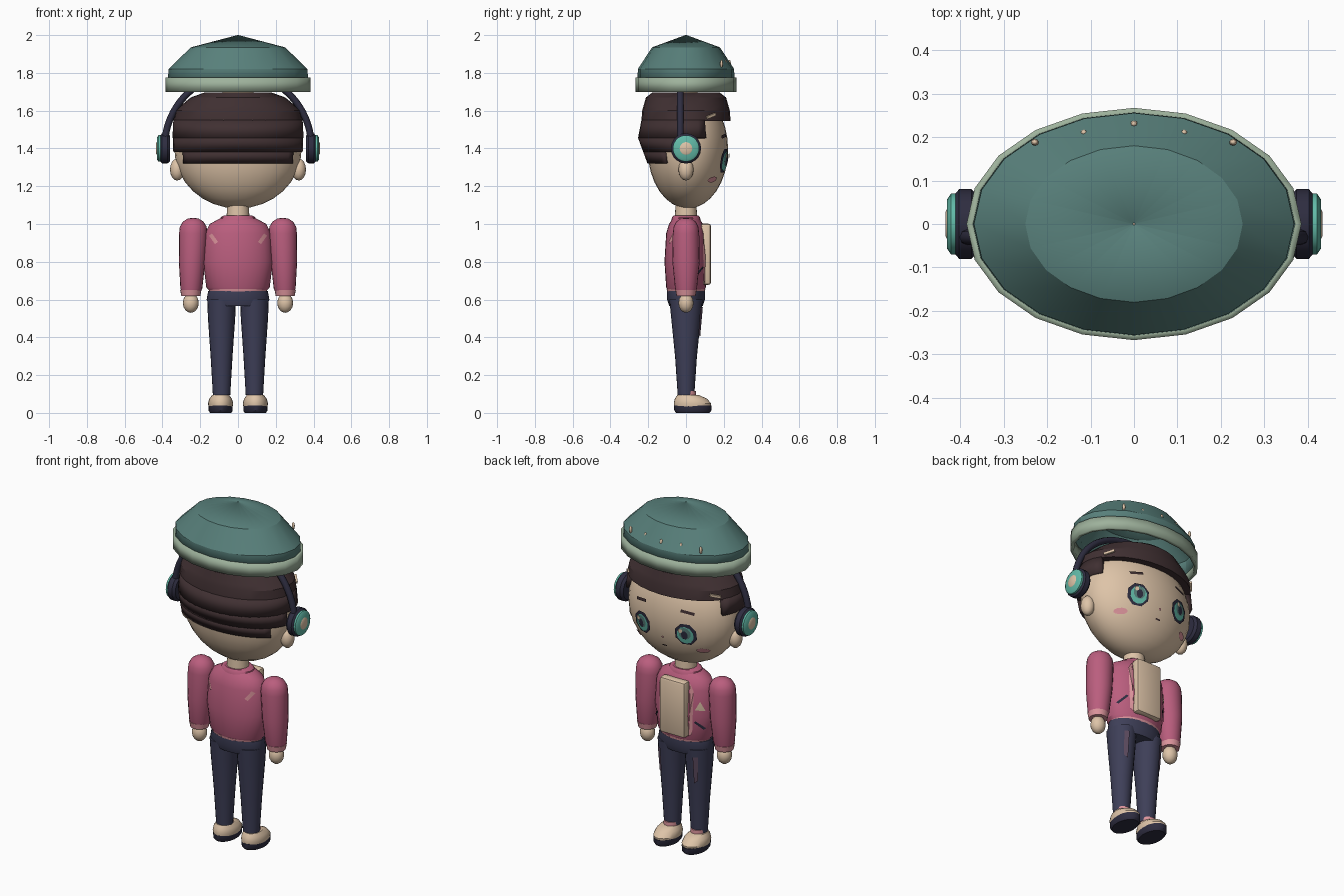
import bpy, bmesh, math
from mathutils import Vector

if "Cube" in bpy.data.objects:
    bpy.data.objects.remove(bpy.data.objects["Cube"], do_unlink=True)


def material(name, r, g, b):
    m = bpy.data.materials.new(name)
    m.use_nodes = True
    lin = [((c / 255 + 0.055) / 1.055) ** 2.4 for c in (r, g, b)] + [1]
    m.diffuse_color = lin
    bsdf = m.node_tree.nodes["Principled BSDF"]
    bsdf.inputs["Base Color"].default_value = lin
    bsdf.inputs["Roughness"].default_value = 0.8
    return m


SKIN = material("warm cream", 222, 196, 168)
HAIR = material("dark brown", 64, 48, 50)
HAT = material("muted teal", 88, 128, 123)
BAND = material("sage green", 158, 178, 156)
TEAL = material("bright teal", 98, 186, 168)
NAVY = material("denim navy", 62, 63, 88)
INK = material("dark ink", 46, 45, 64)
PINK = material("raspberry pink", 186, 94, 126)
ROSE = material("pale rose", 220, 148, 156)
MAUVE = material("dull mauve", 92, 74, 94)


def finish(name, bm, mat, angle=35):
    me = bpy.data.meshes.new(name)
    bm.to_mesh(me)
    bm.free()
    me.materials.append(mat)
    ob = bpy.data.objects.new(name, me)
    bpy.context.collection.objects.link(ob)
    bpy.ops.object.select_all(action='DESELECT')
    ob.select_set(True)
    bpy.context.view_layer.objects.active = ob
    bpy.ops.object.shade_smooth_by_angle(angle=math.radians(angle))
    return ob


def loft(name, rings, mat, n=24, cx=0, arc=None, cap=True, thick=0, angle=35):
    """Stack of elliptical rings (z, rx, ry, [y centre, x shift]); arc limits the sweep in degrees."""
    bm = bmesh.new()
    a0, a1 = arc or (0, 360)
    count = n + 1 if arc else n
    rows = []
    for z, rx, ry, *c in rings:
        cy, dx = (c + [0, 0])[:2]
        row = []
        for i in range(count):
            a = math.radians(a0 + (a1 - a0) * i / n)
            row.append(bm.verts.new((cx + dx + rx * math.cos(a), cy + ry * math.sin(a), z)))
        rows.append(row)
    for lo, hi in zip(rows, rows[1:]):
        for i in range(n):
            j = (i + 1) % count
            bm.faces.new((lo[i], lo[j], hi[j], hi[i]))
    if cap and not arc:
        bm.faces.new(rows[0][::-1])
        bm.faces.new(rows[-1])
    ob = finish(name, bm, mat, angle)
    if thick:
        mod = ob.modifiers.new("thickness", 'SOLIDIFY')
        mod.thickness, mod.offset = thick, -1
    return ob


def ball(name, loc, size, mat, seg=24):
    bm = bmesh.new()
    bmesh.ops.create_uvsphere(bm, u_segments=seg, v_segments=seg // 2, radius=1)
    for v in bm.verts:
        v.co = Vector([v.co[k] * size[k] + loc[k] for k in range(3)])
    return finish(name, bm, mat, 60)


def box(name, loc, size, mat, rot=(0, 0, 0), bevel=0.0):
    bm = bmesh.new()
    bmesh.ops.create_cube(bm, size=1)
    for v in bm.verts:
        v.co = Vector([v.co[k] * size[k] for k in range(3)])
    if bevel:
        bmesh.ops.bevel(bm, geom=bm.edges[:], offset=bevel, segments=2, affect='EDGES', profile=0.5)
    ob = finish(name, bm, mat)
    ob.location, ob.rotation_euler = loc, rot
    return ob


def disc(name, x, half, r, mat, s):
    """Rounded drum whose axis runs along x."""
    ob = loft(name, [(-half, r * .85, r * .85), (-half * .5, r, r), (half * .5, r, r), (half, r * .8, r * .8)], mat, 20)
    ob.rotation_euler = (0, s * math.pi / 2, 0)
    ob.location = (s * x, 0, 1.40)


def patch(name, pts, surf, off, mat, sign=1):
    """Thin plate: outline points (x, z) laid on a surface y = surf(x, z)."""
    bm = bmesh.new()
    mid = (sum(p[0] for p in pts) / len(pts), sum(p[1] for p in pts) / len(pts))
    vs = [bm.verts.new((x, sign * (surf(x, z) + off), z)) for x, z in pts]
    c = bm.verts.new((mid[0], sign * (surf(*mid) + off), mid[1]))
    for i in range(len(vs)):
        f = bm.faces.new((vs[i], vs[(i + 1) % len(vs)], c))
        f.normal_update()
        if f.normal.y * sign < 0:
            f.normal_flip()
    return finish(name, bm, mat)


def oval(cx, cz, rx, rz, n=12, tilt=0.0):
    out = []
    for i in range(n):
        a = 2 * math.pi * (i + .5) / n
        u, w = rx * math.cos(a), rz * math.sin(a)
        out.append((cx + u * math.cos(tilt) - w * math.sin(tilt), cz + u * math.sin(tilt) + w * math.cos(tilt)))
    return out


def slash(cx, cz, length, width, tilt):
    c, s = math.cos(tilt), math.sin(tilt)
    return [(cx + u * c - w * s, cz + u * s + w * c) for u, w in
            ((-length / 2, -width / 2), (length / 2, -width / 2), (length / 2, width / 2), (-length / 2, width / 2))]


def face_y(x, z):
    return .01 + .213 * math.sqrt(max(.02, 1 - (x / .337) ** 2 - ((z - 1.395) / .313) ** 2))


TORSO = [(.64, .145, .095), (.665, .168, .105), (.80, .185, .114), (.95, .175, .105), (1.0, .15, .09), (1.03, .095, .07)]


def torso_y(x, z):
    for (z0, a0, b0), (z1, a1, b1) in zip(TORSO, TORSO[1:]):
        if z0 <= z <= z1:
            t = (z - z0) / (z1 - z0)
            return (b0 + t * (b1 - b0)) * math.sqrt(max(.02, 1 - (x / (a0 + t * (a1 - a0))) ** 2))
    return .1


# Head, neck and hair
ball("head", (0, .01, 1.395), (.337, .213, .313), SKIN, 32)
loft("neck", [(1.0, .062, .06), (1.05, .06, .058), (1.12, .055, .055)], SKIN)
loft("hair_cap", [(1.545, .342, .236), (1.60, .333, .232), (1.625, .305, .225), (1.67, .25, .212), (1.695, .18, .18)],
     HAIR, 28, angle=20)
loft("hair_sides", [(1.455, .348, .254), (1.55, .343, .236)], HAIR, 24, arc=(-205, 25), thick=.04)
loft("hair_back", [(1.38, .346, .226), (1.456, .348, .254)], HAIR, 20, arc=(188, 352), thick=.04)
loft("hair_nape", [(1.32, .342, .204), (1.381, .346, .226)], HAIR, 16, arc=(212, 328), thick=.03)

# Hat: open crown, brim band and studs
loft("hat_crown", [(1.74, .372, .257), (1.82, .368, .255), (1.935, .25, .18), (2.0, .003, .003)], HAT, 20,
     cap=False, thick=.008, angle=25)
loft("hat_band", [(1.70, .385, .267), (1.775, .385, .267)], BAND, 20, cap=False, thick=.02)
ball("hat_top_stud", (0, 0, 1.993), (.006, .006, .007), SKIN, 8)
for x, y in ((0, .23), (.115, .21), (-.115, .21), (.228, .188), (-.228, .188)):
    ball("hat_stud", (x, y, 1.848), (.009, .008, .022), SKIN, 8)

# Headphone arch
cu = bpy.data.curves.new("headphone_arch", 'CURVE')
cu.dimensions, cu.bevel_depth, cu.bevel_resolution, cu.use_fill_caps = '3D', .018, 2, True
sp = cu.splines.new('POLY')
sp.points.add(32)
for i, p in enumerate(sp.points):
    a = math.pi * i / 32
    p.co = (.388 * math.cos(a), -.03, 1.41 + .388 * math.sin(a), 1)
cu.materials.append(INK)
bpy.context.collection.objects.link(bpy.data.objects.new("headphone_arch", cu))

# Torso
loft("jacket", TORSO, PINK, 28)
loft("jacket_hem", [(.632, .148, .098), (.655, .156, .102)], ROSE, 28)
loft("collar", [(1.015, .10, .078), (1.035, .092, .074), (1.045, .075, .066)], PINK)
box("shirt_panel", (0, .105, .84), (.165, .055, .325), SKIN, bevel=.015)
patch("chest_badge", [(-.165, .835), (-.12, .84), (-.142, .89)], torso_y, .006, SKIN)

# Trousers waist
loft("hips", [(.565, .15, .088), (.60, .166, .1), (.645, .158, .1)], NAVY)


# Face centre line
patch("nose", oval(0, 1.29, .008, .007, 6), face_y, .006, ROSE)
patch("mouth", slash(0, 1.235, .03, .008, 0), face_y, .005, HAIR)

for s, side in ((1, "left"), (-1, "right")):
    # Headphones and ear
    disc(side + "_ear_pad", .388, .028, .08, INK, s)
    disc(side + "_ear_shell", .412, .018, .07, TEAL, s)
    disc(side + "_ear_button", .424, .009, .036, SKIN, s)
    ball(side + "_ear", (s * .322, 0, 1.288), (.038, .04, .058), SKIN, 16)

    # Eye layers, brow, cheek and hair clip
    ex, ez = s * .14, 1.335
    patch(side + "_eye_rim", oval(ex, ez, .062, .067, 8), face_y, .007, INK)
    patch(side + "_eye_iris", oval(ex, ez - .003, .046, .052, 10), face_y, .011, TEAL)
    patch(side + "_eye_shade", oval(ex, ez + .008, .033, .036, 10), face_y, .014, HAT)
    patch(side + "_eye_pupil", oval(ex, ez, .018, .026, 8), face_y, .017, INK)
    patch(side + "_eye_glint", oval(ex + .02, ez + .026, .013, .014, 6), face_y, .02, SKIN)
    patch(side + "_brow", slash(s * .15, 1.465, .075, .016, -s * .15), face_y, .007, HAIR)
    patch(side + "_cheek", oval(s * .21, 1.235, .032, .016, 10), face_y, .006, ROSE)
    box(side + "_hair_clip", (s * .284, .133, 1.572), (.06, .012, .014), SKIN, (0, s * .3, -s * .85))

    # Arm, cuff and hand
    loft(side + "_sleeve", [(.635, .05, .05, 0, s * .012), (.66, .058, .058, 0, s * .01), (.80, .07, .072, 0, s * .006),
                            (.95, .075, .07), (.985, .071, .066), (1.012, .055, .052), (1.028, .03, .028),
                            (1.033, .005, .005)], PINK, 20, cx=s * .237)
    loft(side + "_cuff", [(.618, .05, .05), (.65, .056, .056)], ROSE, 20, cx=s * .25)
    ball(side + "_hand", (s * .25, 0, .582), (.042, .04, .052), SKIN, 16)

    # Jacket trims
    patch(side + "_lapel", [(s * .085, .68), (s * .105, .70), (s * .112, .95), (s * .085, .99)], torso_y, .008, ROSE)
    patch(side + "_pocket", slash(s * .14, .75, .06, .012, -s * .85), torso_y, .007, INK)
    patch(side + "_back_stripe", slash(s * .13, .922, .055, .02, s * .95), torso_y, .006, ROSE, -1)

    # Leg and thigh patch
    leg = [(.095, .046, .044), (.30, .058, .058), (.50, .072, .078), (.60, .076, .088)]
    loft(side + "_leg", leg, NAVY, 20, cx=s * .087)

    def leg_y(x, z):
        t = (z - .095) / .505
        return (.044 + .044 * t) * math.sqrt(max(.02, 1 - ((x - s * .087) / (.046 + .03 * t)) ** 2))
    patch(side + "_thigh_patch", [(s * .105, .40), (s * .125, .42), (s * .13, .56), (s * .105, .56)], leg_y, .007, MAUVE)

    # Shoe
    fx = s * .092
    loft(side + "_sock", [(.07, .042, .045, .01), (.115, .042, .045, .008)], ROSE, 16, cx=s * .087)
    loft(side + "_sole", [(0, .056, .088, .036), (.012, .064, .098, .036), (.04, .064, .1, .036)], INK, 24, cx=fx)
    loft(side + "_shoe", [(.026, .062, .096, .035), (.05, .067, .099, .034), (.075, .06, .085, .026),
                          (.094, .045, .058, .012)], SKIN, 24, cx=fx)
